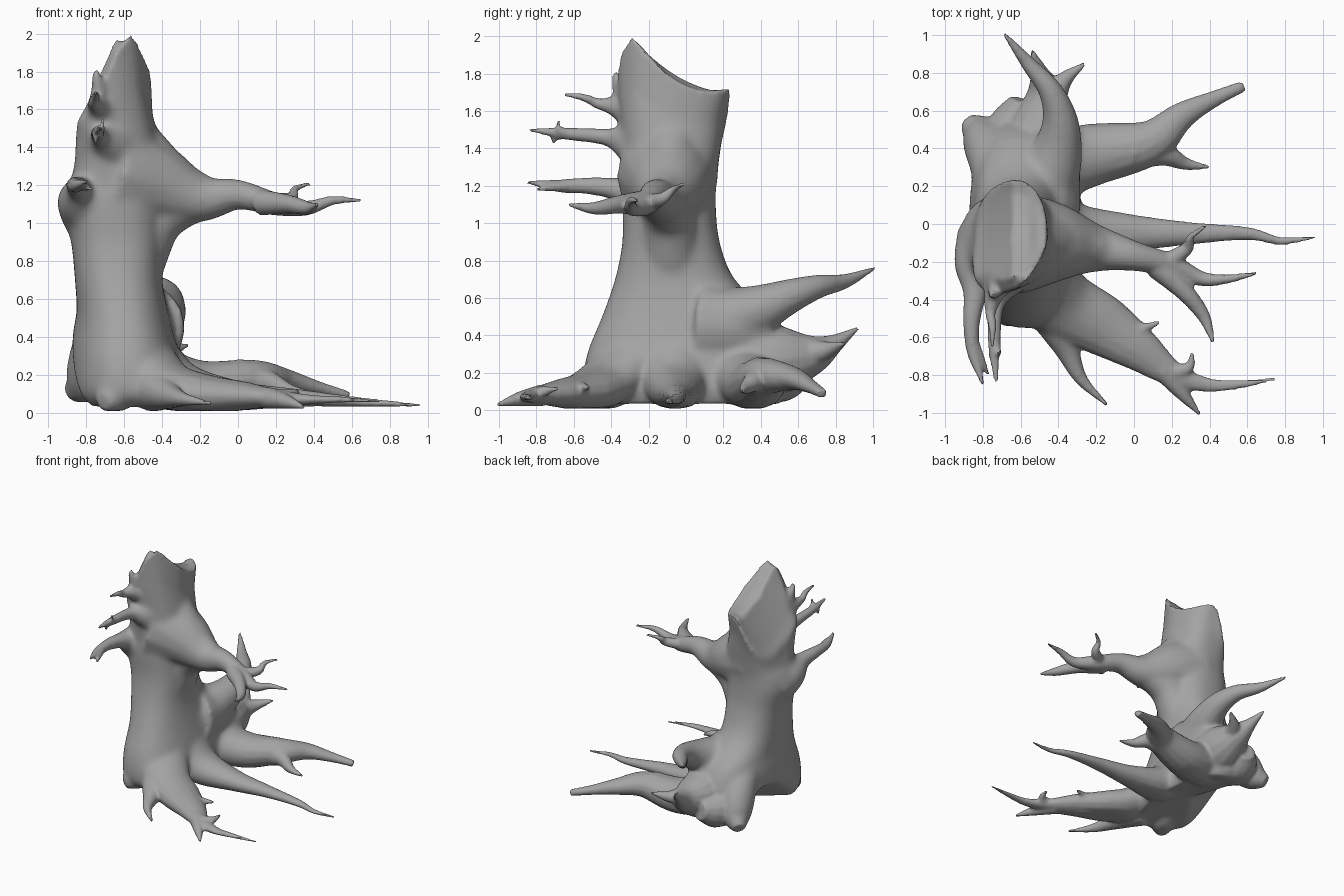
import bpy, bmesh, math
from mathutils import Vector

default = bpy.data.objects.get("Cube")
if default:
    bpy.data.objects.remove(default, do_unlink=True)

bark = bpy.data.materials.new("grey_bark")
bark.use_nodes = True
GREY = (0.37, 0.37, 0.37, 1)
bark.diffuse_color = GREY
bark.node_tree.nodes["Principled BSDF"].inputs["Base Color"].default_value = GREY

bm = bmesh.new()


def skin_rings(rings, start, end):
    """Skin closed rings of points and close both ends with fans."""
    loops = [[bm.verts.new(p) for p in ring] for ring in rings]
    n = len(loops[0])
    for low, high in zip(loops, loops[1:]):
        for i in range(n):
            j = (i + 1) % n
            bm.faces.new((low[i], low[j], high[j], high[i]))
    first, last = bm.verts.new(start), bm.verts.new(end)
    for i in range(n):
        j = (i + 1) % n
        bm.faces.new((loops[0][j], loops[0][i], first))
        bm.faces.new((loops[-1][i], loops[-1][j], last))


def spline(points, steps=6):
    """Smooth path through points of any dimension."""
    pts = [Vector(p) for p in points]
    pts = [pts[0] * 2 - pts[1]] + pts + [pts[-1] * 2 - pts[-2]]
    out = []
    for a, b, c, d in zip(pts, pts[1:], pts[2:], pts[3:]):
        for s in range(steps):
            t = s / steps
            out.append(b + (c - a) * (t / 2)
                       + (a * 2 - b * 5 + c * 4 - d) * (t * t / 2)
                       + (b * 3 - a - c * 3 + d) * (t ** 3 / 2))
    return out + [pts[-2]]


def limb(*points, flat=1.0, sides=14):
    """Tapering root or branch; each point is x, y, z, radius."""
    path = spline(points)
    centres = [Vector(p[:3]) for p in path]
    rings = []
    for i, c in enumerate(centres):
        ahead = centres[min(i + 1, len(path) - 1)] - centres[max(i - 1, 0)]
        side = ahead.cross(Vector((0, 0, 1))).normalized()
        up = side.cross(ahead).normalized()
        r = max(path[i][3], 0.011)
        ring = []
        for k in range(sides):
            a = math.tau * k / sides
            p = c + side * (r * math.cos(a)) + up * (r * flat * math.sin(a))
            p.z = max(p.z, 0.01)
            ring.append(p)
        rings.append(ring[::-1])
    skin_rings(rings, centres[0], centres[-1])


def rim_height(x, y):
    """Slanted broken top of the trunk."""
    z = 1.78 - 0.5 * y + y * y
    z = min(z, 2.03 - 1.5 * max(0, -0.27 - y))
    return z - 2.1 * max(0, -0.64 - x) - 0.5 * max(0, x + 0.55)


def base_height(x, y, z):
    """Lift the underside into an arch on the outer side of the base."""
    arch = math.cos(min(1, abs(y - 0.12) / 0.45) * math.pi / 2) ** 1.5
    outer = min(1, max(0, (-0.5 - x) / 0.3))
    return z + 0.27 * arch * outer * max(0, 1 - z / 0.6)


def trunk_ring(x0, x1, y0, y1, height, shear=0, size=1, sides=48):
    ring = []
    for k in range(sides):
        a = math.tau * k / sides
        c, s = math.cos(a), math.sin(a)
        x = (x0 + x1) / 2 + size * (x1 - x0) / 2 * math.copysign(abs(c) ** .85, c)
        y = (y0 + y1) / 2 + size * (y1 - y0) / 2 * math.copysign(abs(s) ** .85, s)
        x -= shear * max(0, -y - 0.1)
        ring.append((x, y, height(x, y)))
    return ring


# trunk: x and y extents with height, then the slanted rim and its cut face
profile = [(-.82, -.3, -.48, .5, .03), (-.87, -.28, -.55, .56, .11),
           (-.87, -.31, -.53, .55, .3), (-.85, -.36, -.45, .46, .5),
           (-.86, -.4, -.38, .26, .7), (-.88, -.4, -.34, .18, .9),
           (-.92, -.4, -.34, .16, 1.08), (-.9, -.4, -.33, .16, 1.2)]
rings = [trunk_ring(*p[:4], lambda x, y, z=p[4]: base_height(x, y, z))
         for p in spline(profile, 3)]
for t, box in ((.33, (-.87, -.41, -.34, .18)), (.66, (-.85, -.45, -.36, .2)),
               (1, (-.84, -.46, -.37, .24))):
    rings.append(trunk_ring(
        *box, lambda x, y, t=t: 1.2 + t * (rim_height(x, y) - 1.2), shear=.3 * t))
for size in (.75, .5, .25):
    rings.append(trunk_ring(*box, lambda x, y: rim_height(x, y) - .02, .3, size))
skin_rings(rings, (-.58, 0, .09), (-.65, -.06, rim_height(-.65, -.06) - .02))

# back left corner of the base and the skirt behind the trunk
limb((-.7, .1, .58, .1), (-.74, .34, .34, .14), (-.8, .46, .17, .12), (-.88, .54, .1, .05))
limb((-.56, .25, .36, .2), (-.63, .47, .2, .17), (-.58, .65, .22, .08))
limb((-.52, .1, .45, .25), (-.46, .33, .44, .18), (-.42, .48, .44, .09))

# long upper branch with three twigs, braced above and below
limb((-.62, -.1, 1.26, .28), (-.42, -.1, 1.2, .22), (-.2, -.13, 1.13, .13),
     (0, -.17, 1.15, .08), (.2, -.22, 1.1, .06), (.36, -.29, 1.08, .04),
     (.5, -.29, 1.12, .025), (.65, -.26, 1.12, .01))
limb((-.62, -.06, 1.52, .14), (-.5, -.08, 1.38, .14), (-.33, -.1, 1.23, .12),
     (-.12, -.14, 1.14, .08))
limb((-.55, -.08, .8, .17), (-.42, -.09, 1.02, .14), (-.2, -.12, 1.12, .1))
limb((.16, -.21, 1.11, .05), (.28, -.13, 1.13, .035), (.3, -.07, 1.18, .02),
     (.38, -.01, 1.21, .01))
limb((.12, -.22, 1.11, .07), (.27, -.36, 1.1, .05), (.37, -.49, 1.08, .035),
     (.42, -.63, 1.1, .01))

# short front branches
limb((-.77, -.1, 1.08, .19), (-.83, -.22, 1.12, .13), (-.84, -.36, 1.18, .07),
     (-.86, -.52, 1.2, .045), (-.85, -.68, 1.2, .035), (-.8, -.85, 1.22, .01))
limb((-.85, -.62, 1.2, .03), (-.8, -.74, 1.19, .02), (-.77, -.8, 1.18, .008))
limb((-.64, -.12, 1.38, .18), (-.67, -.27, 1.42, .13), (-.73, -.42, 1.46, .05),
     (-.74, -.65, 1.48, .032), (-.73, -.84, 1.5, .01))
limb((-.74, -.62, 1.48, .03), (-.72, -.68, 1.5, .02), (-.71, -.68, 1.55, .008))
limb((-.74, -.63, 1.48, .03), (-.75, -.7, 1.46, .02), (-.75, -.71, 1.42, .008))
limb((-.69, -.24, 1.56, .1), (-.74, -.37, 1.62, .06), (-.76, -.47, 1.64, .03),
     (-.75, -.54, 1.67, .022), (-.75, -.65, 1.69, .01))
limb((-.72, -.3, 1.62, .06), (-.74, -.36, 1.73, .04), (-.75, -.38, 1.81, .015))

# curling back branch
limb((-.52, .1, .45, .2), (-.42, .34, .52, .15), (-.39, .53, .6, .1),
     (-.44, .7, .66, .065), (-.56, .85, .69, .04), (-.69, 1.01, .76, .01))

# forked back root
limb((-.52, .25, .27, .22), (-.48, .5, .27, .19), (-.47, .68, .3, .11),
     (-.5, .8, .36, .05), (-.54, .92, .44, .01))
limb((-.46, .6, .3, .1), (-.38, .75, .32, .05), (-.26, .85, .36, .01))

# back side root with a fork
limb((-.48, .3, .2, .2), (-.2, .37, .14, .165), (.08, .43, .18, .12),
     (.25, .57, .17, .075), (.42, .66, .13, .045), (.58, .73, .09, .03), flat=.85)
limb((0, .4, .17, .12), (.16, .37, .16, .065), (.27, .32, .12, .035),
     (.4, .3, .1, .01))

# middle side root
limb((-.48, -.06, .3, .2), (-.3, -.06, .14, .17), (0, -.05, .09, .1),
     (.3, -.05, .08, .06), (.6, -.05, .06, .035), (.78, -.09, .05, .022),
     (.96, -.07, .04, .01), flat=.8)

# large front root with spurs
limb((-.55, -.25, .35, .2), (-.38, -.42, .16, .19), (-.18, -.53, .1, .165),
     (.02, -.66, .09, .12), (.2, -.79, .08, .07), (.38, -.85, .07, .04),
     (.55, -.85, .07, .025), (.75, -.82, .06, .01), flat=.65)
limb((.15, -.77, .08, .06), (.25, -.89, .06, .04), (.35, -1.01, .03, .01))
limb((.2, -.79, .08, .05), (.29, -.76, .1, .03), (.31, -.68, .12, .01))
limb((-.06, -.6, .1, .08), (.03, -.56, .12, .035), (.14, -.52, .12, .01))
limb((-.45, -.45, .13, .13), (-.36, -.65, .09, .07), (-.28, -.82, .07, .035),
     (-.14, -.96, .05, .01))
limb((-.6, -.3, .25, .2), (-.65, -.43, .1, .11), (-.71, -.52, .06, .05))

# fuse everything into one body
mesh = bpy.data.meshes.new("tree_stump")
bmesh.ops.recalc_face_normals(bm, faces=bm.faces)
bm.to_mesh(mesh)
bm.free()
mesh.materials.append(bark)
stump = bpy.data.objects.new("tree_stump", mesh)
bpy.context.collection.objects.link(stump)
bpy.context.view_layer.objects.active = stump
stump.select_set(True)
fuse = stump.modifiers.new("fuse", 'REMESH')
fuse.mode = 'VOXEL'
fuse.voxel_size = 0.012
fuse.use_smooth_shade = True
bpy.ops.object.modifier_apply(modifier="fuse")

# blend the joints around the trunk strongly, the thin limbs only a little
joints = stump.vertex_groups.new(name="joints")
for v in stump.data.vertices:
    x, y, z = v.co
    front = -0.36 if z > 0.9 else -0.5
    top = 1.55 if x > -0.7 else 1.7
    outside = max(0, x + 0.2, y - 0.42, front - y, z - top, 0.12 - z)
    if outside < 0.12:
        joints.add([v.index], 1 - outside / 0.12, 'REPLACE')
for name, turns, group in (("blend", 50, "joints"), ("soften", 5, "")):
    smooth = stump.modifiers.new(name, 'SMOOTH')
    smooth.factor = 0.5
    smooth.iterations = turns
    smooth.vertex_group = group
    bpy.ops.object.modifier_apply(modifier=name)
bpy.ops.object.shade_smooth_by_angle(angle=math.radians(45))
